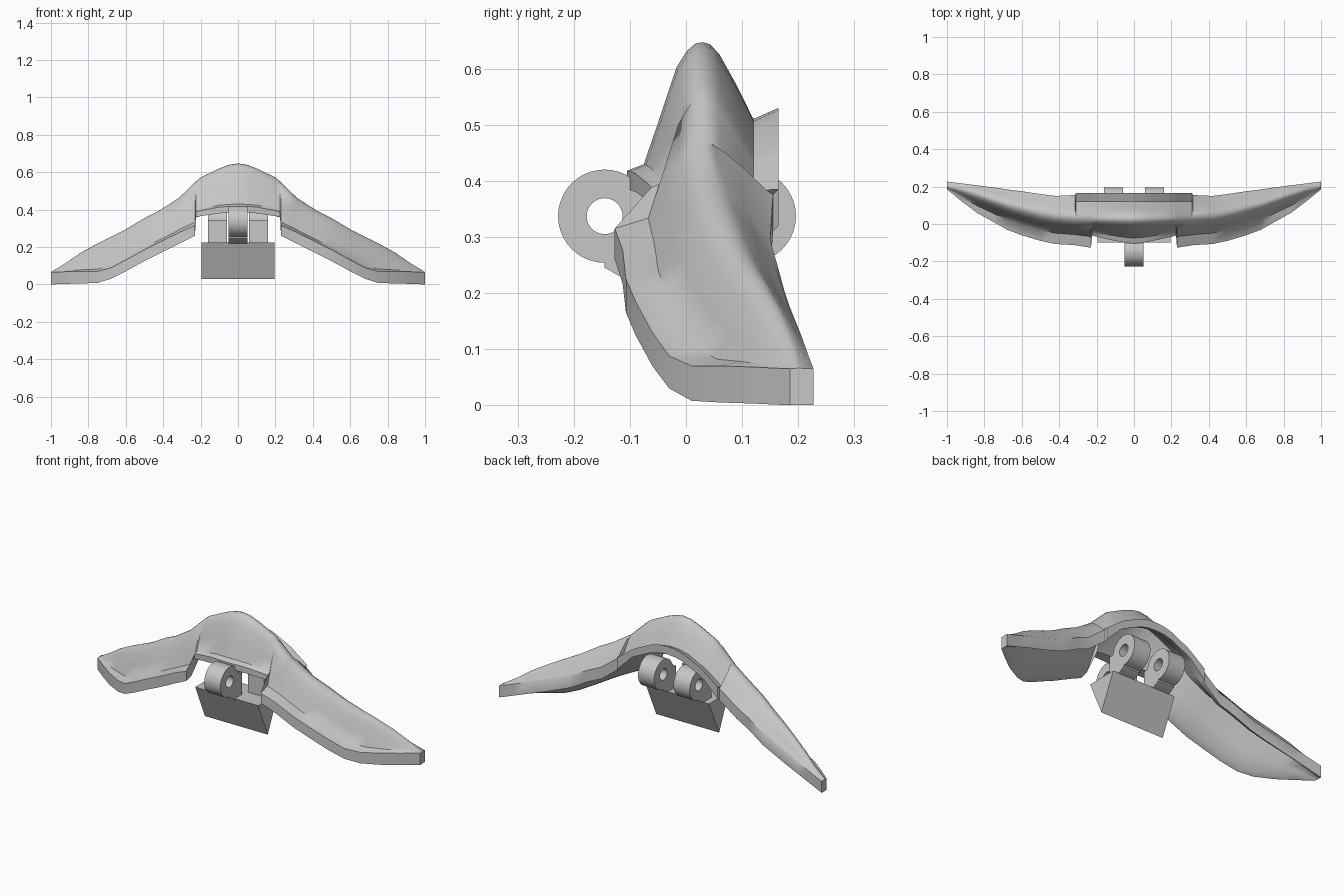
import bpy, bmesh, math

old = bpy.data.objects.get("Cube")
if old:
    bpy.data.objects.remove(old, do_unlink=True)

grey = bpy.data.materials.new("plain grey")
grey.use_nodes = True
COLOUR = (0.57, 0.57, 0.57, 1)
grey.diffuse_color = COLOUR
grey.node_tree.nodes["Principled BSDF"].inputs["Base Color"].default_value = COLOUR


def finish(name, bm, angle=30):
    bmesh.ops.recalc_face_normals(bm, faces=bm.faces)
    mesh = bpy.data.meshes.new(name)
    bm.to_mesh(mesh)
    bm.free()
    obj = bpy.data.objects.new(name, mesh)
    bpy.context.collection.objects.link(obj)
    mesh.materials.append(grey)
    bpy.ops.object.select_all(action="DESELECT")
    obj.select_set(True)
    bpy.context.view_layer.objects.active = obj
    bpy.ops.object.shade_smooth_by_angle(angle=math.radians(angle))
    return obj


def loft(bm, rings):
    """Skin a row of closed rings and cap both ends."""
    loops = [[bm.verts.new(p) for p in ring] for ring in rings]
    n = len(loops[0])
    for a, b in zip(loops, loops[1:]):
        for i in range(n):
            j = (i + 1) % n
            bm.faces.new((a[i], a[j], b[j], b[i]))
    bm.faces.new(loops[0])
    bm.faces.new(loops[-1])


def extrude_profile(bm, profile, x0, x1):
    loft(bm, [[(x, y, z) for y, z in profile] for x in (x0, x1)])


def lerp(a, b, fy, fz):
    return (a[0] + (b[0] - a[0]) * fy, a[1] + (b[1] - a[1]) * fz)


# Arched shell: x, front lip y, lip bottom z, lip top z, ridge y, ridge z, back y, back z
STATIONS = [
    (0, -.105, .385, .418, .03, .647, .165, .53),
    (.05, -.1, .384, .417, .03, .639, .165, .526),
    (.1, -.09, .38, .413, .03, .62, .165, .513),
    (.2, -.068, .365, .395, .03, .572, .165, .465),
    (.225, -.062, .36, .388, .03, .55, .165, .45),
    (.23, -.127, .26, .315, .03, .545, .165, .445),
    (.31, -.114, .22, .28, .033, .468, .165, .385),
    (.315, -.113, .217, .277, .034, .463, .155, .375),
    (.42, -.107, .165, .225, .045, .395, .15, .295),
    (.5, -.09, .125, .185, .06, .355, .16, .26),
    (.6, -.06, .07, .13, .085, .295, .175, .205),
    (.68, -.03, .03, .088, .107, .255, .185, .175),
    (.75, .01, .008, .07, .13, .22, .195, .15),
    (.84, .06, .005, .07, .16, .17, .207, .12),
    (.92, .12, .003, .068, .185, .115, .217, .092),
    (1, .185, 0, .065, .2, .066, .227, .065),
]
FRONT_CURVE = [(.27, .38), (.55, .79), (.73, .93), (.88, .99)]
BACK_CURVE = [(.15, .03), (.33, .16), (.67, .56)]


def shell_ring(side, x, yf, zb, zt, yr, zr, yb, zk):
    lip_low, lip_top = (yf, zb), (yf, zt)
    ridge, back = (yr, zr), (yb, zk)
    # The wings have a broad ledge above the lip, the middle a narrow one
    wing = x >= .23
    crease = lerp(lip_top, ridge, *((.38, .08) if wing else (.22, .05)))
    # The middle has an upturned flange, the wings run straight to the edge
    dip = (yb - .045, zk - .02) if x <= .31 else lerp(ridge, back, .9, .9)
    outer = [lip_low, lip_top, crease]
    outer += [lerp(crease, ridge, *f) for f in FRONT_CURVE] + [ridge]
    outer += [lerp(ridge, dip, *f) for f in BACK_CURVE] + [dip, back]
    # Hollow underside, thinning out to the flat wing tip
    floor = (yb, zk - .065 + .02 * (x < .31))
    roof = (yr + .008, max(zb, zr - .067))
    if wing:
        front = [lerp(lip_low, roof, .6, .52),
                 lerp(lip_low, roof, .25, .05 if zb > .01 else .1)]
    else:
        low = (crease[0] + .03, zt - .03)
        front = [lerp(low, roof, .4, .65), low]
    inner = [floor, lerp(floor, roof, .25, .12), lerp(roof, floor, .4, .35), roof]
    return [(side * x, y, z) for y, z in outer + inner + front]


bm = bmesh.new()
loft(bm, [shell_ring(-1, *s) for s in reversed(STATIONS)]
     + [shell_ring(1, *s) for s in STATIONS[1:]])
finish("arched_shell", bm, 48)

# Wedge block hanging under the arch
bm = bmesh.new()
extrude_profile(bm, [(-.1, .225), (.075, .225), (-.015, .03)], -.195, .195)
finish("wedge_block", bm)


# Hinge knuckles: tube with a pin hole and a web down to the block
def knuckle(name, x0, x1, y, inward, sides=40):
    z, outer, hole = .337, .083, .032
    bm = bmesh.new()
    tube = [[], [], [], []]
    for ring, (x, r) in zip(tube, [(x0, outer), (x1, outer), (x1, hole), (x0, hole)]):
        for i in range(sides):
            a = math.tau * i / sides
            ring.append(bm.verts.new((x, y + r * math.cos(a), z + r * math.sin(a))))
    for k in range(4):
        a, b = tube[k], tube[(k + 1) % 4]
        for i in range(sides):
            j = (i + 1) % sides
            bm.faces.new((a[i], a[j], b[j], b[i]))
    finish(name, bm)
    bm = bmesh.new()
    y_in = y + inward * .11
    extrude_profile(bm, [(y, .245), (y, .285), (y + inward * .05, .29),
                         (y + inward * .07, .345), (y_in, .345),
                         (y_in, .22), (y + inward * .045, .22)], x0, x1)
    finish(name + "_web", bm)


knuckle("front_knuckle", -.05, .05, -.145, 1)
for side, label in ((1, "left"), (-1, "right")):
    xs = sorted((side * .06, side * .16))
    knuckle("rear_knuckle_" + label, xs[0], xs[1], .113, -1)
